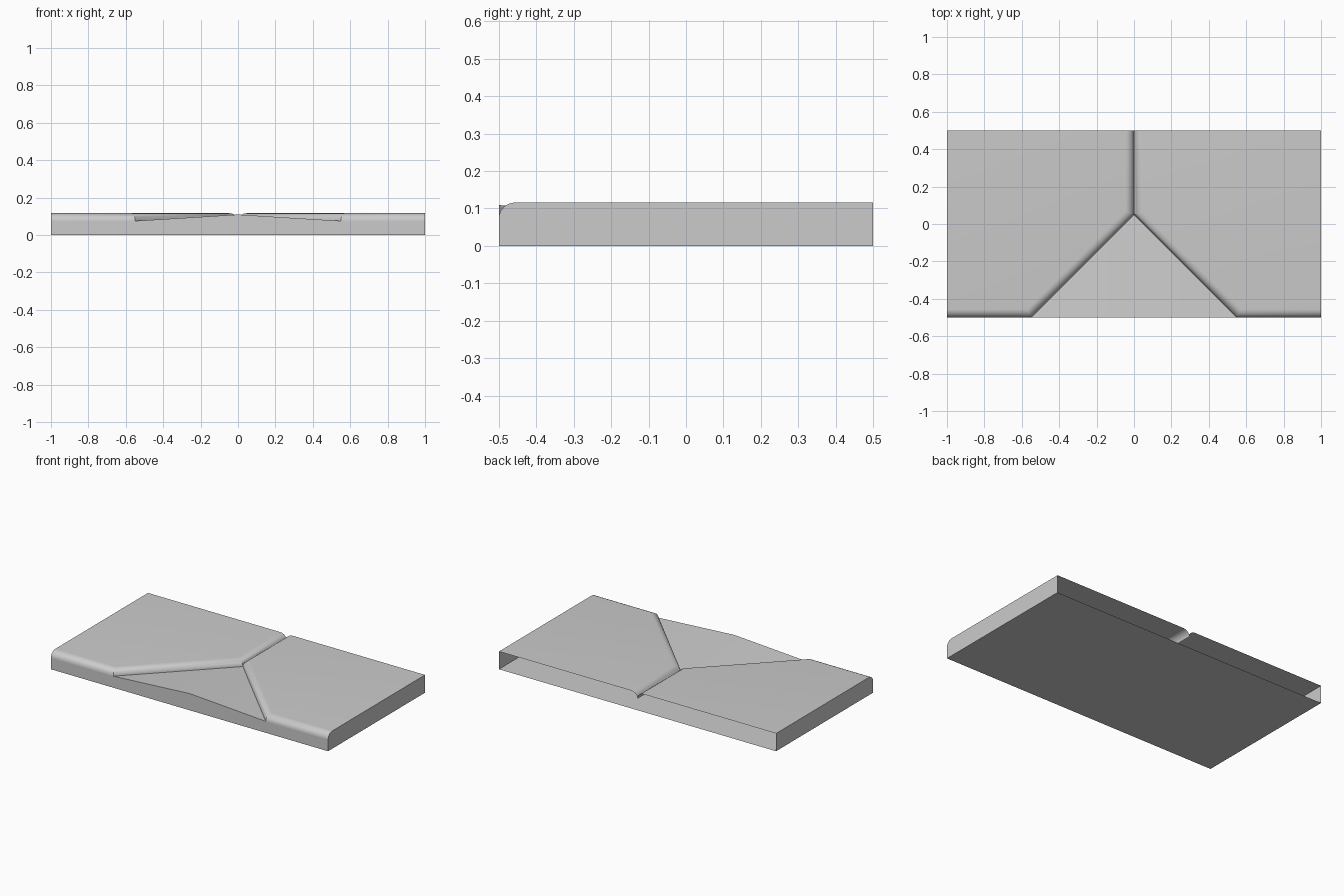
import bpy, bmesh, math

cube = bpy.data.objects.get("Cube")
if cube:
    bpy.data.objects.remove(cube, do_unlink=True)

HALF_X, HALF_Y = 1.0, 0.5
SEAM_Z, TOP_Z, PEAK_Z = 0.075, 0.116, 0.109
ROUND = 0.045          # width of the rounded rim
CORNER, APEX = 0.55, 0.05
STEPS = 8
MITRE = math.tan(math.pi / 8)

grey = bpy.data.materials.new("stone grey")
grey.use_nodes = True
COLOUR = (0.6, 0.6, 0.6, 1)
grey.diffuse_color = COLOUR
grey.node_tree.nodes["Principled BSDF"].inputs["Base Color"].default_value = COLOUR


def build(name, faces):
    """Make an object from lists of corner points, welding shared corners."""
    bm = bmesh.new()
    for corners in faces:
        bm.faces.new([bm.verts.new(c) for c in corners])
    bmesh.ops.remove_doubles(bm, verts=bm.verts, dist=1e-5)
    mesh = bpy.data.meshes.new(name)
    bm.to_mesh(mesh)
    bm.free()
    mesh.materials.append(grey)
    ob = bpy.data.objects.new(name, mesh)
    bpy.context.collection.objects.link(ob)
    return ob


def smooth(ob):
    bpy.ops.object.select_all(action='DESELECT')
    ob.select_set(True)
    bpy.context.view_layer.objects.active = ob
    bpy.ops.object.shade_smooth_by_angle(angle=math.radians(30))


def rim(d, z, side):
    """Rim path of one slab, moved inward by d."""
    path = [(HALF_X, d - HALF_Y), (CORNER + d * MITRE, d - HALF_Y),
            (d, APEX + d * MITRE), (d, HALF_Y)]
    return [(side * x, y, z) for x, y in path]


def facing(side, corners):
    """Keep faces outward on the mirrored half."""
    return corners if side > 0 else corners[::-1]


# Raised slabs with a quarter-round rim and an end wall
for side, name in ((1, "left_slab"), (-1, "right_slab")):
    rows = []
    for i in range(STEPS + 1):
        a = math.pi / 2 * i / STEPS
        rows.append(rim(ROUND * (1 - math.cos(a)),
                        SEAM_Z + (TOP_Z - SEAM_Z) * math.sin(a), side))
    faces = []
    for low, high in zip(rows, rows[1:]):
        for j in range(3):
            faces.append(facing(side, [low[j + 1], low[j], high[j], high[j + 1]]))
    x = side * HALF_X
    back_top = (x, HALF_Y, TOP_Z)
    faces.append(facing(side, [rows[-1][0], back_top] + rows[-1][:0:-1]))
    faces.append(facing(side, [(x, -HALF_Y, 0), (x, HALF_Y, 0), back_top]
                        + [row[0] for row in rows[::-1]]))
    smooth(build(name, faces))

# Low ramp between the slabs, rising to the middle of the front edge
peak, apex = (0, -HALF_Y, PEAK_Z), (0, APEX, SEAM_Z)
left, right = [(s * CORNER, -HALF_Y, SEAM_Z) for s in (1, -1)]
smooth(build("front_ramp", [[peak, left, apex], [right, peak, apex]]))

# Front wall follows the ramp edge
build("front_wall", [[(-HALF_X, -HALF_Y, 0), (HALF_X, -HALF_Y, 0),
                      (HALF_X, -HALF_Y, SEAM_Z), left, peak, right,
                      (-HALF_X, -HALF_Y, SEAM_Z)]])

# Underside; the back stays open
build("floor", [[(-HALF_X, HALF_Y, 0), (HALF_X, HALF_Y, 0),
                 (HALF_X, -HALF_Y, 0), (-HALF_X, -HALF_Y, 0)]])
